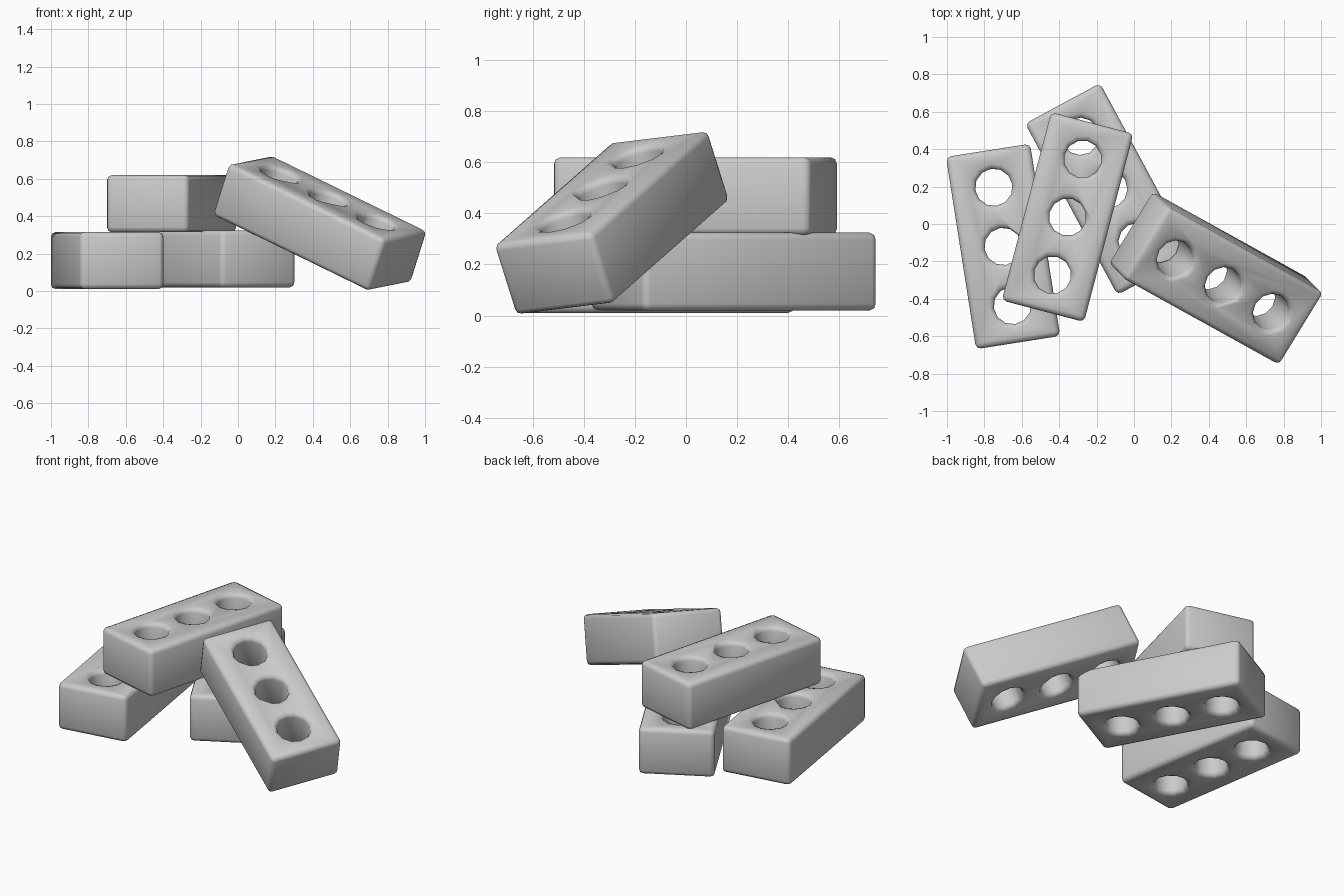
import bpy, math
from mathutils import Matrix, Vector

if "Cube" in bpy.data.objects:
    bpy.data.objects.remove(bpy.data.objects["Cube"])

L, W, H = 1.04, 0.455, 0.305   # brick length, width, height


def hole_cutter(x):
    bpy.ops.mesh.primitive_cylinder_add(vertices=12, radius=0.1, depth=1, location=(x, 0, 0))
    return bpy.context.object


def brick(name, matrix):
    # rectangular block
    bpy.ops.mesh.primitive_cube_add(size=1)
    ob = bpy.context.object
    ob.name = name
    ob.data.transform(Matrix.Diagonal((L, W, H, 1)))
    # three round through-holes
    cutters = [hole_cutter(x) for x in (-0.32, 0, 0.32)]
    for c in cutters:
        m = ob.modifiers.new("hole", 'BOOLEAN')
        m.operation, m.solver, m.object = 'DIFFERENCE', 'EXACT', c
    # softened outer edges and hole rims
    b = ob.modifiers.new("soft_edges", 'BEVEL')
    b.width, b.segments = 0.035, 2
    b.limit_method, b.angle_limit = 'ANGLE', math.radians(50)
    bpy.ops.object.select_all(action='DESELECT')
    ob.select_set(True)
    bpy.context.view_layer.objects.active = ob
    for m in list(ob.modifiers):
        bpy.ops.object.modifier_apply(modifier=m.name)
    for c in cutters:
        bpy.data.objects.remove(c)
    bpy.ops.object.shade_smooth_by_angle(angle=math.radians(60))
    ob.matrix_world = matrix
    return ob


def flat(x, y, z, deg):
    return Matrix.Translation((x, y, z)) @ Matrix.Rotation(math.radians(deg), 4, 'Z')


# two bricks on the ground, one lying across them
brick("left_brick", flat(-0.70, -0.12, 0.163, 98.9))
brick("back_brick", flat(-0.135, 0.187, 0.172, 118.3))
brick("top_brick", flat(-0.355, 0.037, 0.467, 75.3))

# brick leaning on the back brick
along = Vector((0.805, -0.446, -0.393)).normalized()
across = Vector((0.518, 0.845, 0.103))
up = along.cross(across).normalized()
across = up.cross(along)
lean = Matrix((along, across, up)).transposed().to_4x4()
brick("leaning_brick", Matrix.Translation((0.438, -0.29, 0.363)) @ lean)
